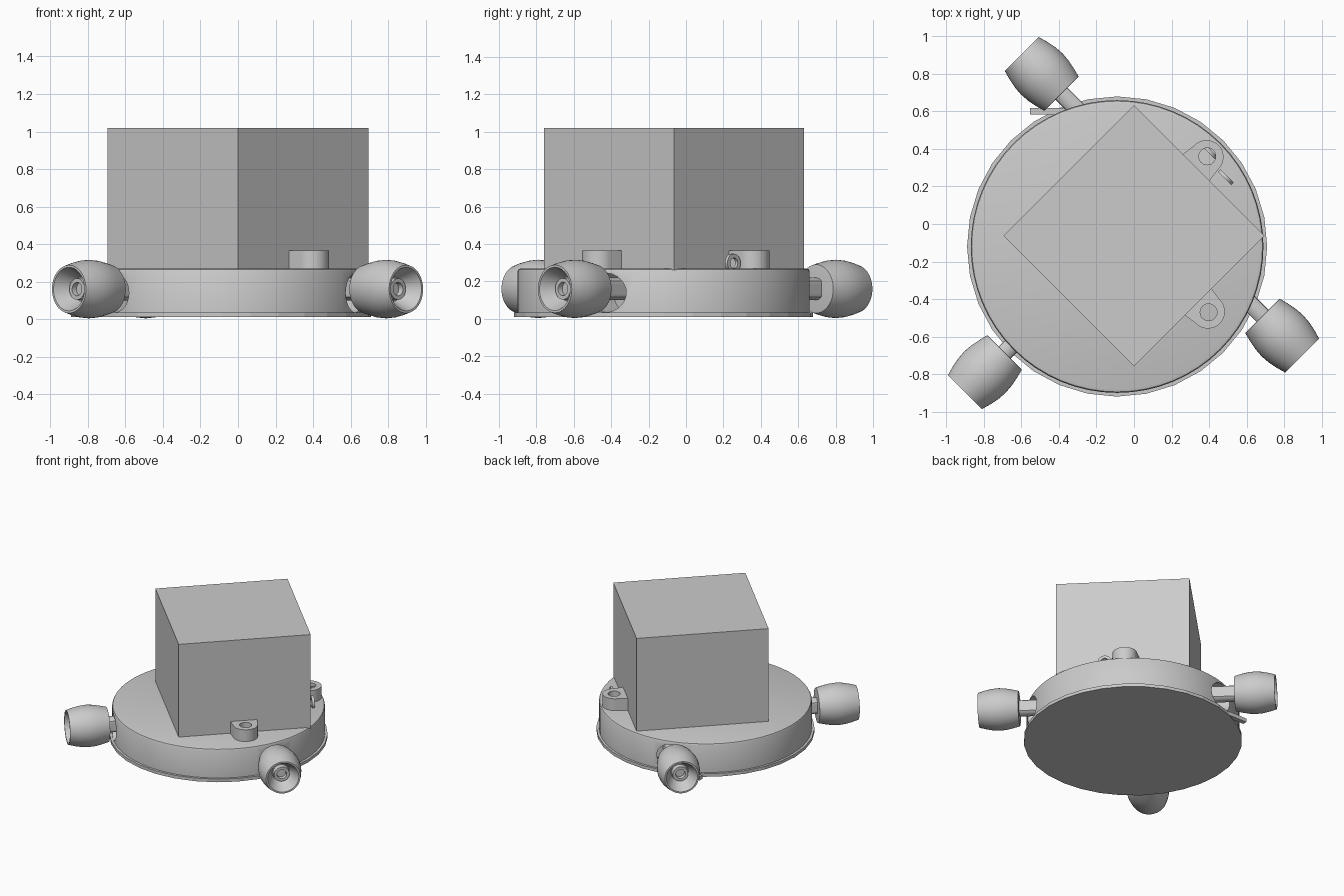
import bpy, bmesh
from math import sin, cos, pi
from mathutils import Vector, Matrix

old = bpy.data.objects.get("Cube")
if old:
    bpy.data.objects.remove(old, do_unlink=True)

grey = bpy.data.materials.new("light_grey")
grey.use_nodes = True
colour = (0.6, 0.6, 0.6, 1)
grey.diffuse_color = colour
grey.node_tree.nodes["Principled BSDF"].inputs["Base Color"].default_value = colour


def activate(ob):
    bpy.ops.object.select_all(action='DESELECT')
    ob.select_set(True)
    bpy.context.view_layer.objects.active = ob


def smooth(ob):
    activate(ob)
    bpy.ops.object.shade_smooth_by_angle(angle=0.6)


def finish(name, bm, matrix=None):
    bmesh.ops.recalc_face_normals(bm, faces=bm.faces[:])
    mesh = bpy.data.meshes.new(name)
    bm.to_mesh(mesh)
    bm.free()
    mesh.materials.append(grey)
    ob = bpy.data.objects.new(name, mesh)
    bpy.context.collection.objects.link(ob)
    if matrix:
        ob.matrix_world = matrix
    return ob


def lathe(name, profile, matrix, sides=48, closed=False, flat=None):
    """Turn (radius, height) points round local z; flat trims the local x width."""
    bm = bmesh.new()
    rings = []
    for r, h in profile:
        ring = []
        for i in range(sides):
            a = 2 * pi * i / sides
            x = r * cos(a)
            if flat:
                x = max(-flat, min(flat, x))
            ring.append(bm.verts.new((x, r * sin(a), h)))
        rings.append(ring)
    pairs = list(zip(rings, rings[1:]))
    if closed:
        pairs.append((rings[-1], rings[0]))
    else:
        bm.faces.new(rings[0])
        bm.faces.new(rings[-1])
    for a, b in pairs:
        for i in range(sides):
            j = (i + 1) % sides
            bm.faces.new((a[i], a[j], b[j], b[i]))
    return finish(name, bm, matrix)


def facing(location, direction):
    turn = Vector(direction).to_track_quat('Z', 'Y').to_matrix().to_4x4()
    return Matrix.Translation(location) @ turn


def box(name, size, location, angle=0):
    bm = bmesh.new()
    bmesh.ops.create_cube(bm, size=1, matrix=Matrix.Diagonal((*size, 1)))
    return finish(name, bm, Matrix.Translation(location) @ Matrix.Rotation(angle, 4, 'Z'))


# Round base with a thin faceted lip
centre = Matrix.Translation((-0.09, -0.12, 0))
base = lathe("base_body", [(0.78, 0.02), (0.78, 0.255), (0.775, 0.265), (0.76, 0.27)],
             centre, sides=64)
lathe("base_lip", [(0.80, 0.01), (0.80, 0.035)], centre, sides=32)

# Square block on top, turned corner-on
box("top_block", (0.983, 0.983, 0.76), (0, -0.063, 0.64), pi / 4)

# Barrel wheels with cupped hubs, each on a motor sunk in the base
wheel_profile = [(0.118, -0.15), (0.13, -0.148), (0.142, -0.10), (0.152, -0.05),
                 (0.156, 0), (0.152, 0.05), (0.142, 0.10), (0.128, 0.15),
                 (0.116, 0.15), (0.066, 0.05), (0.06, 0.05), (0.057, 0.09),
                 (0.036, 0.09), (0.034, 0.06)]
wheels = {"back_right": ((-0.492, 0.80), (-1, 1)),
          "front_left": ((0.79, -0.595), (1, -1)),
          "front_right": ((-0.795, -0.79), (-1, -1))}
for place, ((x, y), (dx, dy)) in wheels.items():
    axis = facing((x, y, 0.16), (dx, dy, 0))
    smooth(lathe(place + "_wheel", wheel_profile, axis))
    smooth(lathe(place + "_motor", [(0.06, -0.42), (0.06, -0.14)], axis, sides=32, flat=0.045))
    cutter = lathe(place + "_cutter", [(0.105, -0.40), (0.105, 0)],
                   facing((x, y, 0.14), (dx, dy, 0)), sides=32)
    cutter.hide_render = True
    cut = base.modifiers.new("opening", 'BOOLEAN')
    cut.operation = 'DIFFERENCE'
    cut.solver = 'EXACT'
    cut.object = cutter
    activate(base)
    bpy.ops.object.modifier_apply(modifier=cut.name)
    bpy.data.objects.remove(cutter, do_unlink=True)
smooth(base)


# Rounded lugs with a hole, on the two left faces of the block
def lug(name, location, angle):
    curve = bpy.data.curves.new(name, 'CURVE')
    curve.dimensions = '2D'
    curve.fill_mode = 'BOTH'
    curve.extrude = 0.05
    n = 24
    outer = [(-0.01, -0.10), (0, -0.10)]
    outer += [(0.075 + 0.09 * cos(a), 0.09 * sin(a))
              for a in (-pi / 2 + pi * i / n for i in range(n + 1))]
    outer += [(0, 0.10), (-0.01, 0.10)]
    hole = [(0.08 + 0.045 * cos(2 * pi * i / n), 0.045 * sin(2 * pi * i / n)) for i in range(n)]
    for points in (outer, hole):
        spline = curve.splines.new('POLY')
        spline.points.add(len(points) - 1)
        for p, (u, v) in zip(spline.points, points):
            p.co = (u, v, 0, 1)
        spline.use_cyclic_u = True
    curve.materials.append(grey)
    ob = bpy.data.objects.new(name, curve)
    bpy.context.collection.objects.link(ob)
    ob.matrix_world = Matrix.Translation(location) @ Matrix.Rotation(angle, 4, 'Z')
    activate(ob)
    bpy.ops.object.convert(target='MESH')
    smooth(bpy.context.object)


lug("back_lug", (0.334, 0.304, 0.315), pi / 4)
lug("front_lug", (0.341, -0.414, 0.315), -pi / 4)

# Small upright rings beside the back lug
for name, spot in (("outer_ring", (0.49, 0.25, 0.298)), ("inner_ring", (0.405, 0.385, 0.298))):
    smooth(lathe(name, [(0.05, -0.01), (0.05, 0.01), (0.028, 0.01), (0.028, -0.01)],
                 facing(spot, (1, 1, 0)), sides=24, closed=True))

# Low tab beside the back wheel
box("back_tab", (0.22, 0.035, 0.03), (-0.445, 0.602, 0.03))
